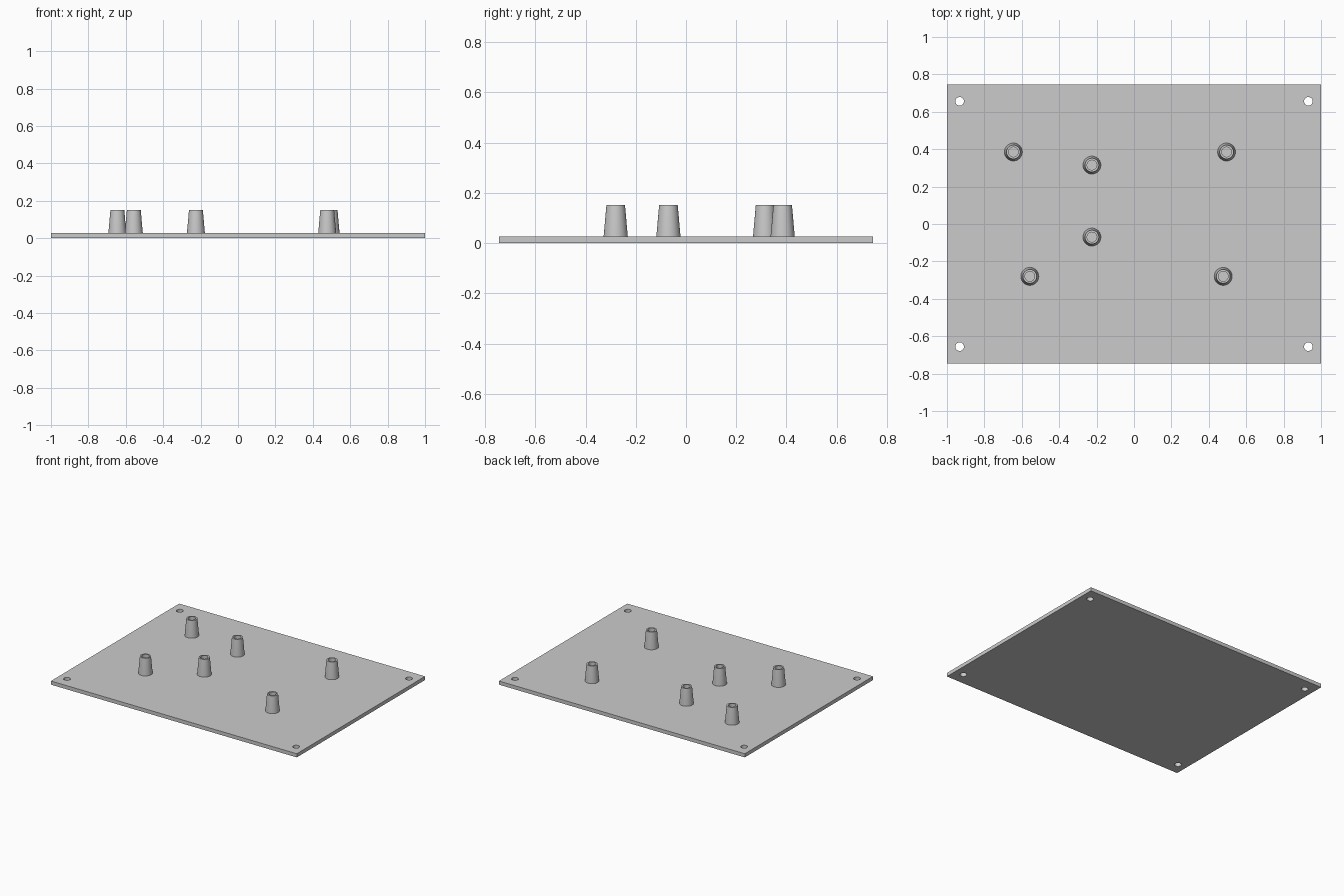
import bpy, bmesh
from math import radians, tau
from mathutils import Matrix, Vector

old = bpy.data.objects.get("Cube")
if old:
    bpy.data.objects.remove(old, do_unlink=True)

grey = bpy.data.materials.new("plain_grey")
grey.use_nodes = True
colour = (0.6, 0.6, 0.6, 1)
grey.diffuse_color = colour
grey.node_tree.nodes["Principled BSDF"].inputs["Base Color"].default_value = colour

WIDTH, DEPTH, THICK = 2.0, 1.49, 0.027
POST_TOP = 0.152
SIDES = 40


def make_object(name, bm):
    bmesh.ops.recalc_face_normals(bm, faces=bm.faces)
    mesh = bpy.data.meshes.new(name)
    bm.to_mesh(mesh)
    bm.free()
    mesh.materials.append(grey)
    obj = bpy.data.objects.new(name, mesh)
    bpy.context.collection.objects.link(obj)
    return obj


def select_only(obj):
    bpy.ops.object.select_all(action="DESELECT")
    obj.select_set(True)
    bpy.context.view_layer.objects.active = obj


def smooth(obj):
    select_only(obj)
    bpy.ops.object.shade_smooth_by_angle(angle=radians(30))


# Flat base plate
bm = bmesh.new()
bmesh.ops.create_cube(bm, size=1)
bmesh.ops.transform(bm, verts=bm.verts, matrix=Matrix.Translation((0, 0, THICK / 2))
                    @ Matrix.Diagonal((WIDTH, DEPTH, THICK, 1)))
plate = make_object("base_plate", bm)

# Corner screw holes cut right through the plate
bm = bmesh.new()
for sx in (-1, 1):
    for sy in (-1, 1):
        bmesh.ops.create_cone(bm, cap_ends=True, segments=SIDES, radius1=0.023,
                              radius2=0.023, depth=0.2,
                              matrix=Matrix.Translation((sx * 0.932, sy * 0.656, 0)))
cutter = make_object("hole_cutter", bm)
cutter.hide_render = True
cut = plate.modifiers.new("screw_holes", "BOOLEAN")
cut.operation = "DIFFERENCE"
cut.solver = "EXACT"
cut.object = cutter
select_only(plate)
bpy.ops.object.modifier_apply(modifier=cut.name)
bpy.data.objects.remove(cutter, do_unlink=True)
smooth(plate)

# Tapered hollow standoff posts, turned from one profile
profile = [(0, THICK - 0.005), (0.048, THICK - 0.005), (0.048, THICK),
           (0.037, POST_TOP), (0.026, POST_TOP), (0.026, THICK + 0.002), (0, THICK + 0.002)]
positions = {
    "back_right": (-0.645, 0.385), "back_left": (0.495, 0.385),
    "back_middle": (-0.225, 0.315), "centre": (-0.225, -0.07),
    "front_right": (-0.557, -0.28), "front_left": (0.477, -0.28),
}
for place, (x, y) in positions.items():
    bm = bmesh.new()
    points = [bm.verts.new((r, 0, z)) for r, z in profile]
    edges = [bm.edges.new(pair) for pair in zip(points, points[1:])]
    bmesh.ops.spin(bm, geom=points + edges, cent=(0, 0, 0), axis=(0, 0, 1),
                   angle=tau, steps=SIDES)
    bmesh.ops.remove_doubles(bm, verts=bm.verts, dist=0.0001)
    post = make_object("post_" + place, bm)
    post.location = Vector((x, y, 0))
    smooth(post)
